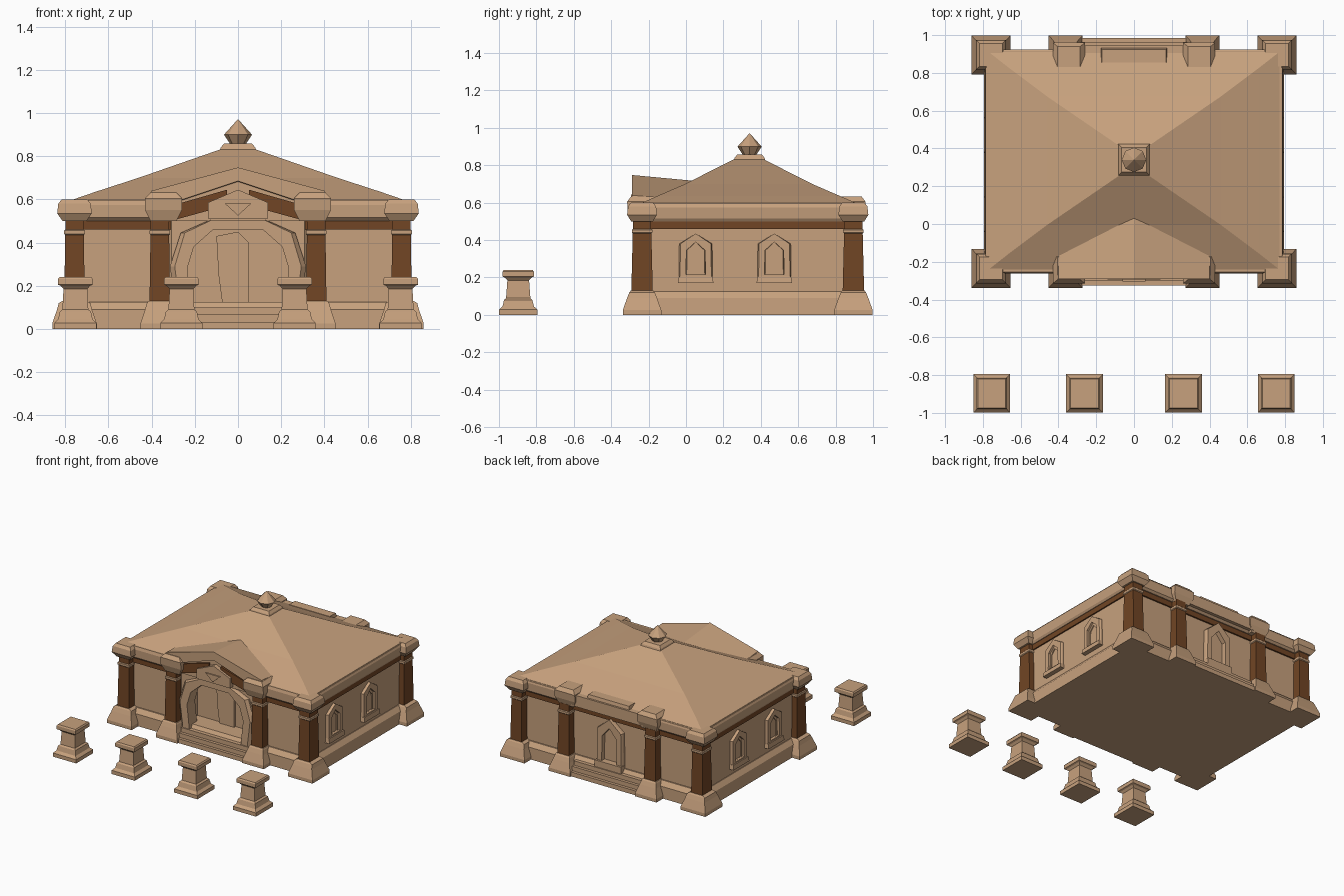
import bpy, bmesh

if "Cube" in bpy.data.objects:
    bpy.data.objects.remove(bpy.data.objects["Cube"])


def material(name, rgb):
    m = bpy.data.materials.new(name)
    m.diffuse_color = (*rgb, 1)
    m.use_nodes = True
    m.node_tree.nodes["Principled BSDF"].inputs["Base Color"].default_value = m.diffuse_color
    return m


TAN = material("sandstone", (0.57, 0.355, 0.205))
BROWN = material("dark_wood", (0.165, 0.06, 0.018))


def build(name, loops, mat, closed=False):
    """Skin a list of equal-length point loops; cap the ends unless closed."""
    bm = bmesh.new()
    rows = [[bm.verts.new(p) for p in loop] for loop in loops]
    n = len(rows[0])
    pairs = list(zip(rows, rows[1:])) + ([(rows[-1], rows[0])] if closed else [])
    for a, b in pairs:
        for i in range(n):
            j = (i + 1) % n
            bm.faces.new((a[i], a[j], b[j], b[i]))
    if not closed:
        bm.faces.new(rows[0])
        bm.faces.new(rows[-1])
    bmesh.ops.recalc_face_normals(bm, faces=bm.faces)
    me = bpy.data.meshes.new(name)
    bm.to_mesh(me)
    bm.free()
    me.materials.append(mat)
    ob = bpy.data.objects.new(name, me)
    bpy.context.collection.objects.link(ob)
    return ob


def stack(name, x, y, rings, mat=TAN):
    """Stacked rectangular sections: (z, half x, half y)."""
    return build(name, [[(x - a, y - b, z), (x + a, y - b, z), (x + a, y + b, z), (x - a, y + b, z)]
                        for z, a, b in rings], mat)


def box(name, x0, x1, y0, y1, z0, z1, mat=TAN):
    hx, hy = (x1 - x0) / 2, (y1 - y0) / 2
    return stack(name, (x0 + x1) / 2, (y0 + y1) / 2, [(z0, hx, hy), (z1, hx, hy)], mat)


def extrude_y(name, pts, y0, y1, mat=TAN, drop=0):
    """Front profile (x, z) run from y0 to y1, optionally sinking at the back."""
    return build(name, [[(x, y0, z) for x, z in pts], [(x, y1, z - drop) for x, z in pts]], mat)


def mirrored(half):
    """Mirror a half profile, listed from the bottom up, across x = 0."""
    return half + [(-x, z) for x, z in reversed(half) if x > 0]


def frame(name, outer, inner, place, depth):
    """Ring between two outlines; place(u, d, z) gives the world point."""
    bevel = [(u * 0.93, z) for u, z in outer]
    return build(name, [[place(u, 0, z) for u, z in outer],
                        [place(u, depth * 0.6, z) for u, z in outer],
                        [place(u, depth, z) for u, z in bevel],
                        [place(u, depth, z) for u, z in inner],
                        [place(u, 0, z) for u, z in inner]], TAN, closed=True)


CY = 0.33  # middle of the building in depth

# Foundation with a sloped shoulder
stack("foundation", 0, CY, [(0, 0.795, 0.59), (0.09, 0.79, 0.59), (0.125, 0.765, 0.565)])

# Wall body with a recess for the front arch
plan = [(-0.76, -0.225), (-0.27, -0.225), (-0.27, -0.1), (0.27, -0.1), (0.27, -0.225), (0.76, -0.225),
        (0.76, 0.885), (-0.76, 0.885)]
build("wall_body", [[(x, y, z) for x, y in plan] for z in (0.1, 0.5)], TAN)
box("wood_beam", -0.77, 0.77, -0.237, 0.897, 0.46, 0.505, BROWN)
stack("cornice", 0, CY, [(0.5, 0.775, 0.575), (0.515, 0.785, 0.59), (0.575, 0.79, 0.592), (0.597, 0.78, 0.585)])

# Hipped roof, apex block and gem finial
stack("roof", 0, 0.335, [(0.592, 0.785, 0.588), (0.635, 0.66, 0.49), (0.70, 0.46, 0.34), (0.832, 0.08, 0.08)])
stack("finial_block", 0, 0.34, [(0.825, 0.085, 0.085), (0.84, 0.08, 0.08), (0.858, 0.065, 0.065)])
for r1, r2, z, d in ((0.035, 0.065, 0.877, 0.045), (0.065, 0.001, 0.935, 0.071)):
    bpy.ops.mesh.primitive_cone_add(vertices=8, radius1=r1, radius2=r2, depth=d, location=(0, 0.34, z))
    bpy.context.object.name = "finial_gem"
    bpy.context.object.data.materials.append(TAN)

# Pillars: plinth, wooden shaft, stone collar and cap
for sx in (-1, 1):
    for back in (False, True):
        for part, px, r in (("corner", 0.757, 0.103), ("middle", 0.362, 0.09)):
            x = sx * px
            y = 0.895 if back else -0.235
            side = "back" if back else "front"
            nm = side + "_" + part
            stack(nm + "_plinth", x, y, [(0, r, 0.103), (0.025, r, 0.103), (0.09, r - 0.022, 0.08),
                                         (0.12, r - 0.03, 0.068), (0.13, 0.055, 0.06)])
            stack(nm + "_shaft", x, y, [(0.1, 0.048, 0.058), (0.51, 0.042, 0.048)], BROWN)
            stack(nm + "_collar", x, y, [(0.435, 0.043, 0.05), (0.44, 0.048, 0.055),
                                         (0.455, 0.048, 0.055), (0.46, 0.043, 0.05)])
            if part == "corner":
                stack(nm + "_cap", x, y, [(0.5, 0.055, 0.058), (0.535, 0.08, 0.08),
                                          (0.58, 0.075, 0.075), (0.6, 0.06, 0.06)])
            else:
                yc = 0.88 if back else -0.235
                stack(nm + "_cap", sx * 0.345, yc, [(0.5, 0.06, 0.058), (0.55, 0.085, 0.075),
                                                    (0.605, 0.085, 0.08), (0.632, 0.06, 0.06)])

# Steps between the middle plinths, front and back
for i in range(3):
    z0, z1, d = i * 0.033, (i + 1) * 0.033, i * 0.022
    box("front_step", -0.28, 0.28, -0.325 + d, -0.1, z0, z1)
    box("back_step", -0.28, 0.28, 0.8, 0.985 - d, z0, z1)

# Front archway: wall panel and raised surround
hole = mirrored([(0.215, 0.1), (0.235, 0.28), (0.205, 0.38), (0.115, 0.46)])
panel = mirrored([(0.33, 0.1), (0.33, 0.28), (0.33, 0.44), (0.33, 0.505)])
surround = mirrored([(0.29, 0.1), (0.315, 0.29), (0.265, 0.445), (0.13, 0.505)])
frame("arch_panel", panel, hole, lambda u, d, z: (u, -0.18 - d, z), 0.06)
frame("arch_surround", surround, hole, lambda u, d, z: (u, -0.22 - d, z), 0.055)
# Worn doorway relief inside the arch
extrude_y("inner_door_relief", [(-0.07, 0.1), (0.05, 0.1), (0.05, 0.4), (0.0, 0.45), (-0.1, 0.43), (-0.09, 0.25)],
          -0.118, -0.09)

# Front gable: stone hood, infill, slanted wooden beams, keystone, emblem
extrude_y("gable_hood", [(0, 0.748), (0.40, 0.64), (0.43, 0.59), (0.27, 0.595), (0, 0.685),
                         (-0.27, 0.595), (-0.43, 0.59), (-0.40, 0.64)], -0.29, 0.03, TAN, 0.03)
extrude_y("gable_infill", mirrored([(0.33, 0.5), (0.33, 0.59), (0, 0.70)]), -0.262, -0.05)
for s in (-1, 1):
    extrude_y("gable_beam", [(s * 0.38, 0.48), (s * 0.38, 0.55), (s * 0.05, 0.645), (s * 0.05, 0.575),
                             (s * 0.13, 0.55), (s * 0.33, 0.495)], -0.278, -0.2, BROWN)
extrude_y("keystone", mirrored([(0.14, 0.512), (0.14, 0.585), (0, 0.645)]), -0.295, -0.2)
extrude_y("keystone_emblem", [(-0.06, 0.58), (0.06, 0.58), (0, 0.525)], -0.304, -0.29)

# Side windows with pointed frames and sills
win_out = mirrored([(0.09, 0.18), (0.088, 0.38), (0, 0.435)])
win_in = mirrored([(0.052, 0.215), (0.05, 0.345), (0, 0.39)])
for s in (-1, 1):
    for wy in (0.052, 0.472):
        frame("side_window_frame", win_out, win_in, lambda u, d, z: (s * (0.752 + d), wy + u, z), 0.03)
        stack("side_window_sill", s * 0.77, wy, [(0.17, 0.025, 0.095), (0.205, 0.02, 0.09)])
        # slim inner lining
        lining = [(u * 0.72, 0.22 + (z - 0.22) * 0.88) for u, z in win_in]
        frame("side_window_lining", win_in, lining, lambda u, d, z: (s * (0.752 + d), wy + u, z), 0.015)

# Back niche
door_out = mirrored([(0.11, 0.11), (0.105, 0.39), (0, 0.475)])
door_in = mirrored([(0.062, 0.15), (0.06, 0.34), (0, 0.41)])
frame("back_niche_frame", door_out, door_in, lambda u, d, z: (u, 0.88 + d, z), 0.04)
box("back_niche_sill", -0.11, 0.11, 0.87, 0.935, 0.1, 0.15)

# Stepped parapet over the back niche
box("back_parapet_band", -0.3, 0.3, 0.86, 0.945, 0.515, 0.6)
stack("back_parapet_block", 0, 0.89, [(0.58, 0.18, 0.045), (0.625, 0.17, 0.035)])

# Free-standing pedestals in front
for x in (-0.753, -0.262, 0.262, 0.753):
    stack("pedestal", x, -0.897, [(0, 0.097, 0.102), (0.028, 0.097, 0.102), (0.045, 0.08, 0.084),
                                  (0.08, 0.072, 0.076), (0.09, 0.06, 0.065), (0.185, 0.055, 0.058),
                                  (0.2, 0.068, 0.072), (0.205, 0.08, 0.083), (0.232, 0.08, 0.083),
                                  (0.241, 0.073, 0.077)])
